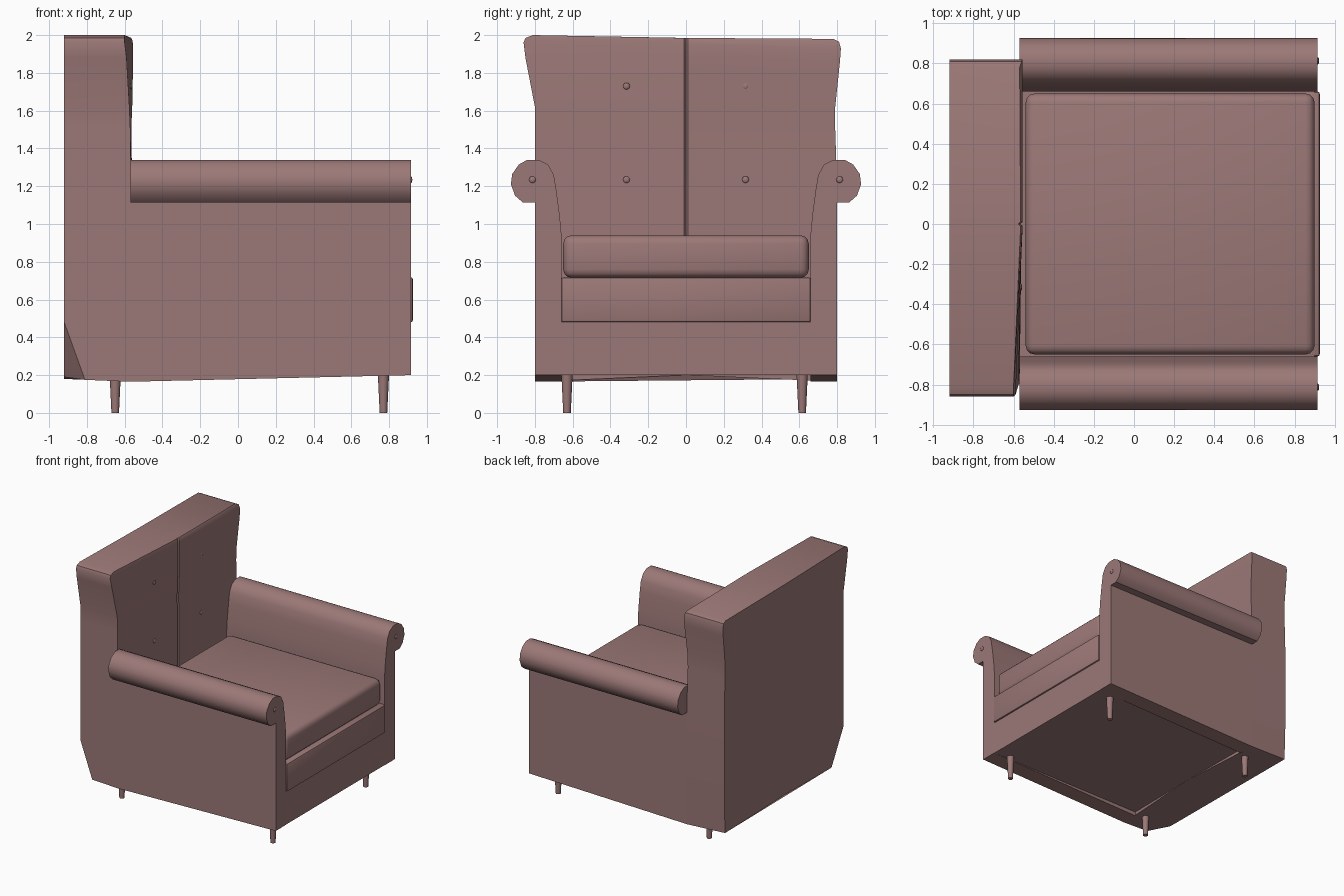
import bpy, bmesh, math
from mathutils import Matrix, Vector

if "Cube" in bpy.data.objects:
    bpy.data.objects.remove(bpy.data.objects["Cube"])

fabric = bpy.data.materials.new("fabric")
fabric.diffuse_color = (0.33, 0.19, 0.185, 1)
fabric.use_nodes = True
fabric.node_tree.nodes["Principled BSDF"].inputs["Base Color"].default_value = fabric.diffuse_color


def finish(bm, name, angle=30):
    bmesh.ops.remove_doubles(bm, verts=bm.verts, dist=1e-4)
    bmesh.ops.recalc_face_normals(bm, faces=bm.faces)
    mesh = bpy.data.meshes.new(name)
    bm.to_mesh(mesh)
    bm.free()
    obj = bpy.data.objects.new(name, mesh)
    bpy.context.collection.objects.link(obj)
    mesh.materials.append(fabric)
    bpy.ops.object.select_all(action='DESELECT')
    obj.select_set(True)
    bpy.context.view_layer.objects.active = obj
    bpy.ops.object.shade_smooth_by_angle(angle=math.radians(angle))
    return obj


def loft(rings, name, angle=30):
    bm = bmesh.new()
    loops = [[bm.verts.new(p) for p in ring] for ring in rings]
    n = len(loops[0])
    for a, b in zip(loops, loops[1:]):
        for i in range(n):
            j = (i + 1) % n
            bm.faces.new((a[i], a[j], b[j], b[i]))
    bm.faces.new(loops[0][::-1])
    bm.faces.new(loops[-1])
    return finish(bm, name, angle)


def box(name, lo, hi, bevel=0.0, segments=2):
    bm = bmesh.new()
    bmesh.ops.create_cube(bm, size=1)
    for v in bm.verts:
        v.co = [(l + h) / 2 + c * (h - l) for l, h, c in zip(lo, hi, v.co)]
    if bevel:
        bmesh.ops.bevel(bm, geom=bm.edges[:], offset=bevel, segments=segments,
                        profile=0.5, affect='EDGES')
    return finish(bm, name)


def button(name, loc, radius=0.018):
    bm = bmesh.new()
    bmesh.ops.create_uvsphere(bm, u_segments=10, v_segments=6, radius=radius)
    bmesh.ops.scale(bm, vec=(0.4, 1, 1), verts=bm.verts)
    bmesh.ops.translate(bm, vec=loc, verts=bm.verts)
    finish(bm, name, 60)


# Backrest: stacked cross-sections, flared at the top, slightly uneven
# (z left, z mid, z right, y left, y right, front left, front mid, front right)
rows = [
    (0.48, 0.48, 0.48, -0.80, 0.80, -0.57, -0.56, -0.57),
    (1.20, 1.20, 1.20, -0.80, 0.80, -0.57, -0.56, -0.57),
    (1.50, 1.50, 1.50, -0.80, 0.79, -0.57, -0.565, -0.57),
    (1.62, 1.62, 1.62, -0.80, 0.79, -0.575, -0.56, -0.565),
    (1.88, 1.88, 1.86, -0.85, 0.815, -0.59, -0.555, -0.555),
    (1.96, 1.95, 1.93, -0.86, 0.82, -0.60, -0.555, -0.555),
    (1.985, 1.975, 1.965, -0.85, 0.81, -0.60, -0.56, -0.56),
    (2.00, 1.985, 1.98, -0.81, 0.78, -0.60, -0.565, -0.57),
]
XB = -0.92
# Lowest section has one rear corner cut away
rings = [[(-0.92, -0.64, 0.19), (-0.92, 0, 0.2), (-0.92, 0.79, 0.18), (-0.57, 0.8, 0.165),
          (-0.56, 0.01, 0.2), (-0.57, 0, 0.2), (-0.56, -0.01, 0.2),
          (-0.57, -0.8, 0.165), (-0.81, -0.8, 0.175)]]
for zl, zm, zr, yl, yr, fl, fm, fr in rows:
    rings.append([(XB, yl, zl), (XB, 0, zm), (XB, yr, zr), (fr, yr, zr),
                  (fm, 0.01, zm), (fm - 0.012, 0, zm), (fm, -0.01, zm),
                  (fl, yl, zl), (XB, yl, zl)])
loft(rings, "backrest")

# Rolled arms with side panels
arm = [(0.80, 0.2), (0.80, 1.115), (0.865, 1.115), (0.905, 1.15), (0.927, 1.21),
       (0.92, 1.265), (0.885, 1.315), (0.84, 1.34), (0.78, 1.34), (0.73, 1.315),
       (0.70, 1.26), (0.685, 1.17), (0.668, 1.04), (0.66, 0.95), (0.66, 0.2)]
for s, side in ((1, "left"), (-1, "right")):
    back = [(-0.57, s * y, 0.165 if z == 0.2 else z) for y, z in arm]
    front = [(0.915, s * y, z) for y, z in arm]
    loft([back, front], side + "_arm", 40)
    button(side + "_arm_button", (0.916, s * 0.813, 1.235))

# Seat base, front rail and cushion
box("seat_base", (-0.58, -0.67, 0.2), (0.913, 0.67, 0.48))
box("seat_deck", (-0.58, -0.67, 0.47), (0.90, 0.67, 0.715))
box("front_rail", (0.85, -0.66, 0.48), (0.926, 0.66, 0.718), 0.012, 2)
cushion = box("seat_cushion", (-0.54, -0.65, 0.715), (0.90, 0.65, 0.94), 0.045, 3)

# Backrest buttons
for y in (-0.315, 0.315):
    for z in (1.235, 1.73):
        button("back_button", (-0.564, y, z))

# Tapered legs
for x, end in ((-0.65, "rear"), (0.77, "front")):
    for y in (-0.63, 0.615):
        bm = bmesh.new()
        bmesh.ops.create_cone(bm, cap_ends=True, segments=12, radius1=0.02,
                              radius2=0.03, depth=0.21,
                              matrix=Matrix.Translation(Vector((x, y, 0.105))))
        finish(bm, end + "_leg", 40)
